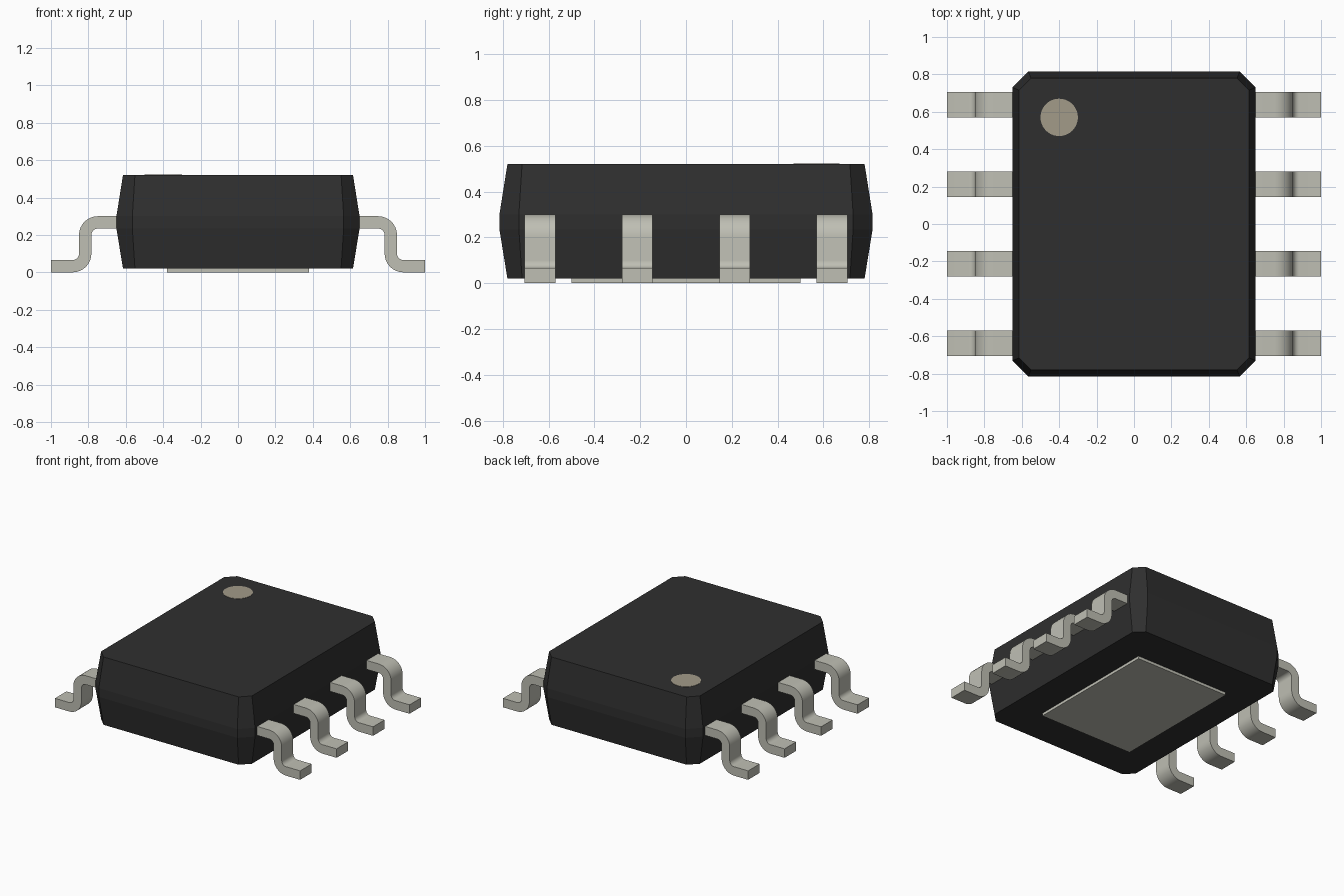
import bpy, bmesh, math

cube = bpy.data.objects.get("Cube")
if cube:
    bpy.data.objects.remove(cube, do_unlink=True)


def material(name, rgb, rough=0.6):
    m = bpy.data.materials.new(name)
    m.use_nodes = True
    m.diffuse_color = (*rgb, 1)
    bsdf = next(n for n in m.node_tree.nodes if n.type == 'BSDF_PRINCIPLED')
    bsdf.inputs["Base Color"].default_value = (*rgb, 1)
    bsdf.inputs["Roughness"].default_value = rough
    return m


BLACK = material("black plastic", (0.028, 0.028, 0.028))
METAL = material("tinned metal", (0.52, 0.52, 0.455))
MARK = material("beige marking", (0.36, 0.325, 0.25))


def add_object(name, bm, mat, smooth=False):
    bmesh.ops.recalc_face_normals(bm, faces=bm.faces)
    mesh = bpy.data.meshes.new(name)
    bm.to_mesh(mesh)
    bm.free()
    mesh.materials.append(mat)
    ob = bpy.data.objects.new(name, mesh)
    bpy.context.collection.objects.link(ob)
    if smooth:
        bpy.ops.object.select_all(action='DESELECT')
        ob.select_set(True)
        bpy.context.view_layer.objects.active = ob
        bpy.ops.object.shade_smooth_by_angle(angle=math.radians(30))
    return ob


def loft(rings):
    """Skin equal-length rings of points and cap both ends."""
    bm = bmesh.new()
    rows = [[bm.verts.new(p) for p in ring] for ring in rings]
    for a, b in zip(rows, rows[1:]):
        for i in range(len(a)):
            j = (i + 1) % len(a)
            bm.faces.new((a[i], a[j], b[j], b[i]))
    bm.faces.new(rows[0][::-1])
    bm.faces.new(rows[-1])
    return bm


def octagon(x, y, c, z):
    """Rectangle with half sizes x, y and corners cut by c."""
    return [(x, y - c, z), (x - c, y, z), (c - x, y, z), (-x, y - c, z),
            (-x, c - y, z), (c - x, -y, z), (x - c, -y, z), (x, c - y, z)]


# Moulded body: tapered above and below a narrow vertical band
add_object("body", loft([octagon(0.615, 0.78, 0.064, 0.02),
                         octagon(0.65, 0.815, 0.085, 0.235),
                         octagon(0.65, 0.815, 0.085, 0.30),
                         octagon(0.615, 0.78, 0.064, 0.52)]), BLACK)


# Leads: S-bent strip, given as a side profile and extruded along y
def arc(cx, cz, r, a0, a1, n=8):
    return [(cx + r * math.cos(math.radians(a0 + (a1 - a0) * i / n)),
             cz + r * math.sin(math.radians(a0 + (a1 - a0) * i / n)))
            for i in range(n + 1)]


T, R = 0.066, 0.034            # strip thickness and inner bend radius
upper = (0.75, 0.30 - T - R)   # bend centres
lower = (0.75 + 2 * R + T, T + R)
profile = ([(0.60, 0.30)] + arc(*upper, R + T, 90, 0)
           + arc(*lower, R, 180, 270) + [(1.0, T), (1.0, 0.0)]
           + arc(*lower, R + T, 270, 180) + arc(*upper, R, 0, 90)
           + [(0.60, 0.30 - T)])
WIDTH, PITCH = 0.134, 0.425
for side, label in ((1, "left"), (-1, "right")):
    for k in range(4):
        y = (k - 1.5) * PITCH
        rings = [[(side * x, y + s * WIDTH / 2, z) for x, z in profile]
                 for s in (-1, 1)]
        add_object(f"{label}_lead_{k + 1}", loft(rings), METAL, smooth=True)

# Exposed thermal pad under the body
add_object("thermal_pad", loft([[(0.38 * sx, 0.5 * sy, z) for sx, sy in
                                 ((1, 1), (-1, 1), (-1, -1), (1, -1))]
                                for z in (0.0, 0.03)]), METAL)

# Round marker for the first lead
add_object("corner_marker", loft([[(-0.4 + 0.1 * math.cos(i * math.pi / 24),
                                    0.57 + 0.1 * math.sin(i * math.pi / 24), z)
                                   for i in range(48)]
                                  for z in (0.516, 0.522)]), MARK)
